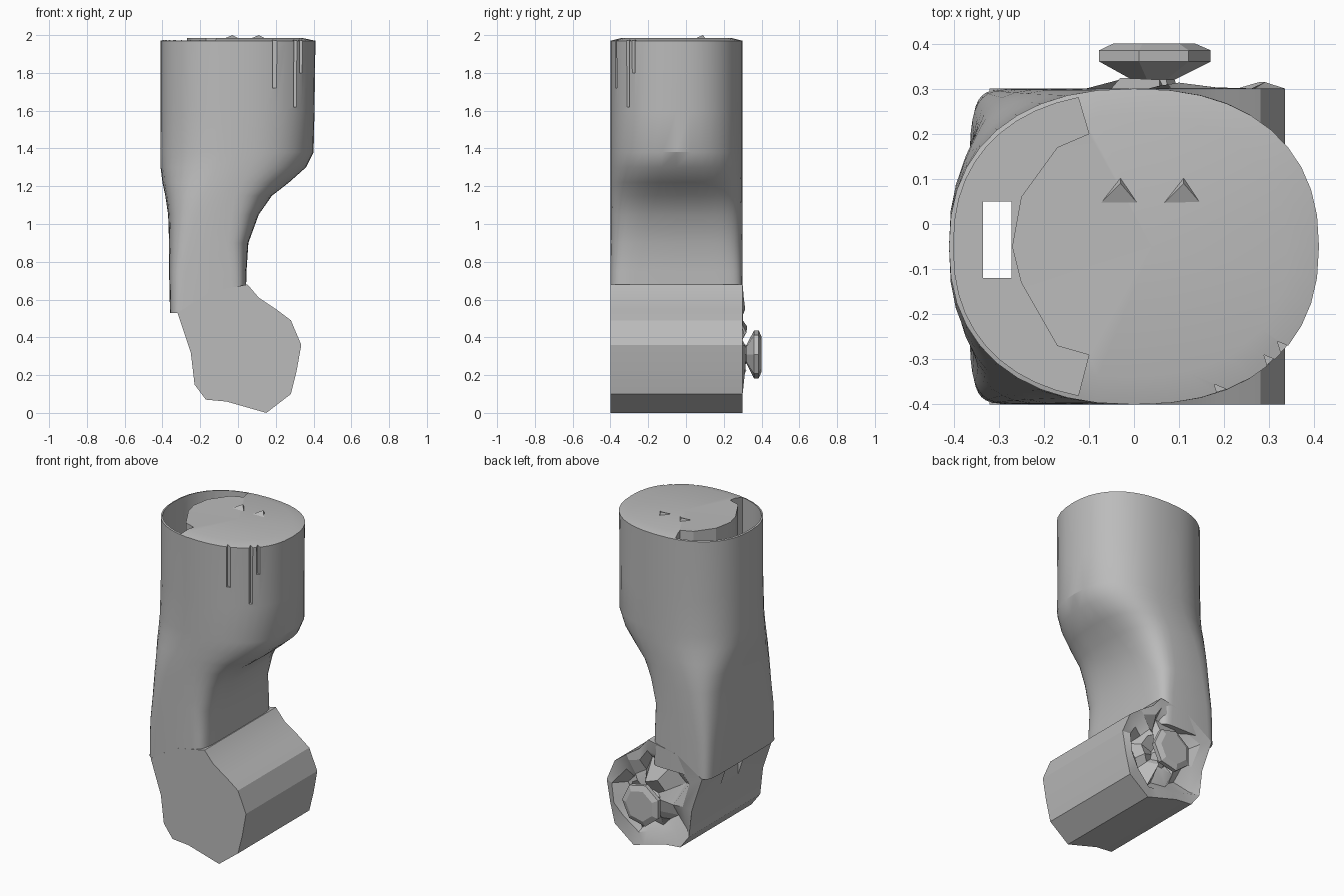
import bpy, bmesh, math, random
from mathutils import Vector

random.seed(4)
cube = bpy.data.objects.get("Cube")
if cube:
    bpy.data.objects.remove(cube)

grey = bpy.data.materials.new("plain grey")
grey.use_nodes = True
grey.diffuse_color = (0.5, 0.5, 0.5, 1)
bsdf = next(n for n in grey.node_tree.nodes if n.type == 'BSDF_PRINCIPLED')
bsdf.inputs["Base Color"].default_value = (0.5, 0.5, 0.5, 1)


def loft(name, rings, tip=None):
    """Skin a list of equal-length rings; the last may close on a raised tip."""
    bm = bmesh.new()
    loops = [[bm.verts.new(p) for p in ring] for ring in rings]
    n = len(loops[0])
    for a, b in zip(loops, loops[1:]):
        for i in range(n):
            j = (i + 1) % n
            bm.faces.new((a[i], a[j], b[j], b[i]))
    bm.faces.new(list(reversed(loops[0])))
    if tip is None:
        bm.faces.new(loops[-1])
    else:
        top = bm.verts.new(tip)
        for i in range(n):
            bm.faces.new((loops[-1][i], loops[-1][(i + 1) % n], top))
    bmesh.ops.recalc_face_normals(bm, faces=bm.faces)
    mesh = bpy.data.meshes.new(name)
    bm.to_mesh(mesh)
    bm.free()
    mesh.materials.append(grey)
    obj = bpy.data.objects.new(name, mesh)
    bpy.context.collection.objects.link(obj)
    return obj


def section(z, x0, x1, power, ry=0.35, n=40):
    """Rounded cross-section, squarer for a higher power."""
    pts = []
    for i in range(n):
        a = math.tau * i / n
        c, s = math.cos(a), math.sin(a)
        x = math.copysign(abs(c) ** (2 / power), c)
        y = math.copysign(abs(s) ** (2 / power), s)
        pts.append((x * (x1 - x0) / 2 + (x0 + x1) / 2, y * ry - 0.05, z))
    return pts


def prism(name, outline, z0, z1):
    return loft(name, [[(x, y, z) for x, y in outline] for z in (z0, z1)])


def cut(target, cutter):
    mod = target.modifiers.new("cut", 'BOOLEAN')
    mod.operation = 'DIFFERENCE'
    mod.solver = 'EXACT'
    mod.object = cutter
    bpy.context.view_layer.objects.active = target
    bpy.ops.object.modifier_apply(modifier=mod.name)


# Trunk: a round column that narrows to a squarer neck
levels = [(0.53, -0.36, 0.04, 9), (0.75, -0.365, 0.045, 7), (0.9, -0.365, 0.055, 5),
          (1.05, -0.37, 0.11, 4), (1.15, -0.385, 0.18, 3.2), (1.22, -0.4, 0.27, 2.8),
          (1.3, -0.41, 0.36, 2.5), (1.38, -0.41, 0.4, 2.4), (1.6, -0.41, 0.405, 2.3),
          (1.97, -0.41, 0.41, 2.3)]
rings = [section(*lv) for lv in levels]
rings.append(section(1.985, -0.36, 0.34, 2.3, 0.29))
trunk = loft("trunk", rings, (0.04, -0.05, 1.98))

# Foot: a faceted barrel running front to back, with a broken rear end
profile = [(-0.32, 0.53), (-0.25, 0.32), (-0.23, 0.15), (-0.17, 0.07), (-0.06, 0.06),
           (0.08, 0.02), (0.15, 0.0), (0.28, 0.1), (0.31, 0.22), (0.335, 0.36),
           (0.28, 0.49), (0.2, 0.55), (0.11, 0.61), (0.05, 0.68), (-0.15, 0.64)]
hub = Vector((0.06, 0.32))


def barrel_ring(y, scale, rough=0.0):
    pts = []
    for p in profile:
        q = hub + (Vector(p) - hub) * (scale + random.uniform(-rough, rough))
        pts.append((q.x, y + random.uniform(-rough, rough) * 0.4, q.y))
    return pts


foot = loft("foot", [barrel_ring(-0.4, 1), barrel_ring(0.3, 1), barrel_ring(0.285, 0.8, 0.08),
                     barrel_ring(0.26, 0.6, 0.1), barrel_ring(0.29, 0.35, 0.1)],
            (hub.x, 0.26, hub.y))

# Knob on the rear of the foot
knob_rings = []
for y, r in ((0.26, 0.07), (0.32, 0.05), (0.36, 0.13), (0.385, 0.13), (0.4, 0.095)):
    knob_rings.append([(0.04 + r * math.cos(math.tau * i / 7), y,
                        0.31 + r * math.sin(math.tau * i / 7)) for i in range(7)])
knob = loft("rear_knob", knob_rings)

# Crescent pocket behind the thin right-hand wall
outer = [(x, y) for x, y, z in section(0, -0.4, 0.4, 2.3, 0.34, 48) if x < -0.11]
inner = [(-0.1, -0.29), (-0.17, -0.27), (-0.25, -0.13), (-0.27, -0.05),
         (-0.25, 0.06), (-0.17, 0.17), (-0.1, 0.2)]
pocket = prism("pocket_cutter", outer + inner, 1.5, 2.2)

# Narrow slot running from the pocket down through the foot
slot = prism("slot_cutter", [(-0.335, -0.12), (-0.272, -0.12), (-0.272, 0.05), (-0.335, 0.05)],
             0.15, 2.2)

# Thin upright nicks around the upper column
nicks = []
for x, y, z0, z1 in ((0.19, -0.385, 1.72, 2.1), (0.3, -0.32, 1.62, 2.1), (0.33, -0.29, 1.8, 2.1)):
    outline = [(x - 0.012, y + 0.03), (x + 0.012, y - 0.05), (x + 0.035, y + 0.01)]
    nicks.append(prism("nick_cutter", outline, z0, z1))

for cutter in [pocket, slot] + nicks:
    cutter.hide_render = True
    cut(trunk, cutter)
cut(foot, slot)
for cutter in [pocket, slot] + nicks:
    bpy.data.objects.remove(cutter)

# Two small raised chips on the top
for x in (-0.03, 0.11):
    tri = [(x - 0.07, 0.02, 1.97), (x + 0.06, 0.02, 1.97), (x, 0.11, 1.97)]
    loft("top_chip", [tri], (x, 0.09, 2.0))

# Smooth the round trunk and barrel, keep the chips and knob flat
bpy.ops.object.select_all(action='DESELECT')
for obj in (trunk, foot):
    obj.select_set(True)
bpy.context.view_layer.objects.active = trunk
bpy.ops.object.shade_smooth_by_angle(angle=math.radians(25))
